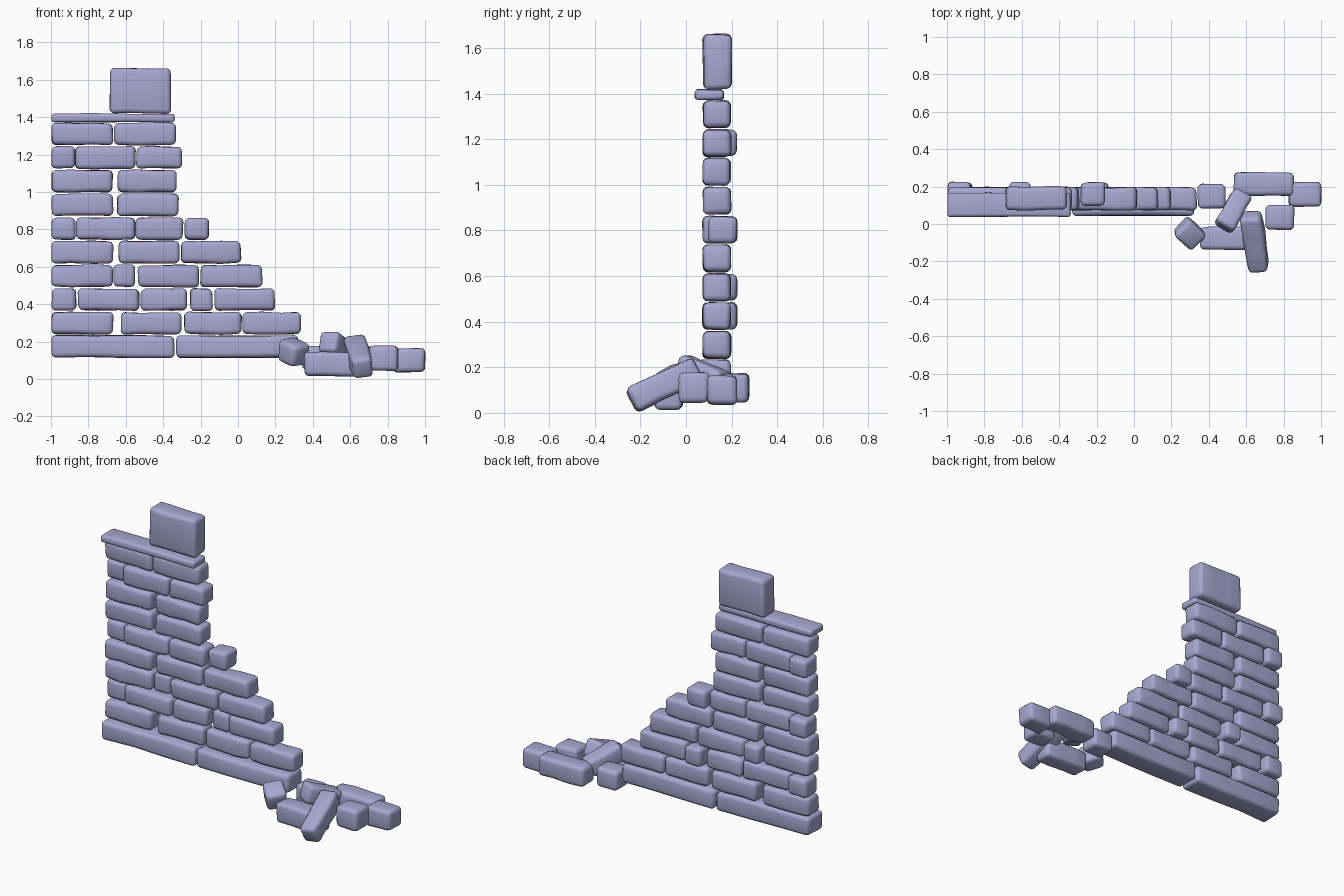
import bpy, bmesh, random
from math import radians
from mathutils import Vector

random.seed(4)
cube = bpy.data.objects.get("Cube")
if cube:
    bpy.data.objects.remove(cube)

COLOR = (0.39, 0.39, 0.64, 1)
stone_mat = bpy.data.materials.new("lavender_stone")
stone_mat.use_nodes = True
stone_mat.diffuse_color = COLOR
stone_mat.node_tree.nodes["Principled BSDF"].inputs["Base Color"].default_value = COLOR


def stone(name, center, size, rot=(0, 0, 0), wear=0.012):
    """Worn block: a box with its corners pulled in a little, then rounded."""
    bm = bmesh.new()
    bmesh.ops.create_cube(bm, size=1)
    # extra loop across the long side so it can undulate
    long_edges = [e for e in bm.edges
                  if abs(e.verts[0].co.x - e.verts[1].co.x) > 0.5]
    if size[0] > 0.2:
        bmesh.ops.subdivide_edges(bm, edges=long_edges, cuts=2, use_grid_fill=True)
    for v in bm.verts:
        v.co = Vector(c * s for c, s in zip(v.co, size))
        for i in range(3):
            if abs(v.co[i]) > size[i] * 0.49:
                v.co[i] -= random.uniform(0, wear) * (1 if v.co[i] > 0 else -1)
    mesh = bpy.data.meshes.new(name)
    bm.to_mesh(mesh)
    bm.free()
    mesh.materials.append(stone_mat)
    obj = bpy.data.objects.new(name, mesh)
    bpy.context.collection.objects.link(obj)
    obj.location = center
    obj.rotation_euler = [radians(a) for a in rot]
    bevel = obj.modifiers.new("rounding", 'BEVEL')
    bevel.width = min(0.024, min(size) * 0.3)
    bevel.segments = 3
    bevel.limit_method = 'ANGLE'
    bevel.angle_limit = radians(40)
    mesh.shade_smooth()
    return obj


def span(name, x, y, z, wear=0.009):
    """Upright stone given by its extents."""
    ends = list(zip(x, y, z))
    lo, hi = Vector(ends[0]), Vector(ends[1])
    return stone(name, (lo + hi) / 2, hi - lo, wear=wear)


# Foundation slabs
for i, x in enumerate([(-1, -0.335), (-0.335, 0.325)]):
    span(f"foundation_{i}", x, (0.04, 0.2), (0.11, 0.237))

# Wall courses: left and right end of each brick, bottom course first
COURSES = [
    [(-1, -.665), (-.63, -.3), (-.295, .025), (.02, .34)],
    [(-1, -.86), (-.86, -.525), (-.525, -.27), (-.26, -.13), (-.13, .2)],
    [(-1, -.665), (-.67, -.545), (-.54, -.205), (-.205, .135)],
    [(-1, -.665), (-.645, -.31), (-.31, .02)],
    [(-1, -.865), (-.87, -.545), (-.55, -.29), (-.29, -.15)],
    [(-1, -.665), (-.65, -.315)],
    [(-1, -.665), (-.65, -.325)],
    [(-1, -.865), (-.875, -.545), (-.55, -.295)],
    [(-1, -.665), (-.665, -.325)],
]
STEP = 0.1265
for row, bricks in enumerate(COURSES):
    z = 0.235 + row * STEP
    for col, x in enumerate(bricks):
        # short half bricks stick out at the back
        y = (0.09, 0.228) if x[1] - x[0] < 0.15 else (0.07, 0.2)
        span(f"brick_{row}_{col}", x, y, (z, z + STEP))

# Capping ledge and the block on top
span("cap_ledge", (-1, -0.335), (0.035, 0.168), (1.37, 1.422), wear=0.006)
span("top_block", (-0.69, -0.355), (0.07, 0.203), (1.415, 1.665))

# Fallen stones lying flat
span("fallen_front", (0.35, 0.67), (-0.14, -0.01), (0.01, 0.148))
span("fallen_back", (0.53, 0.86), (0.148, 0.28), (0.042, 0.178))
span("fallen_end", (0.825, 1.003), (0.088, 0.23), (0.03, 0.168))
span("fallen_middle", (0.695, 0.862), (-0.035, 0.105), (0.042, 0.18))
span("fallen_by_wall", (0.335, 0.495), (0.08, 0.22), (0.045, 0.18))

# Fallen stones leaning on the pile
stone("tumbled_half", (0.295, -0.05, 0.145), (0.14, 0.13, 0.13), (10, 18, -42))
stone("leaning_long", (0.645, -0.095, 0.123), (0.335, 0.125, 0.125), (8, 25, -82))
stone("leaning_short", (0.53, 0.07, 0.165), (0.23, 0.125, 0.13), (0, 20, 60))
